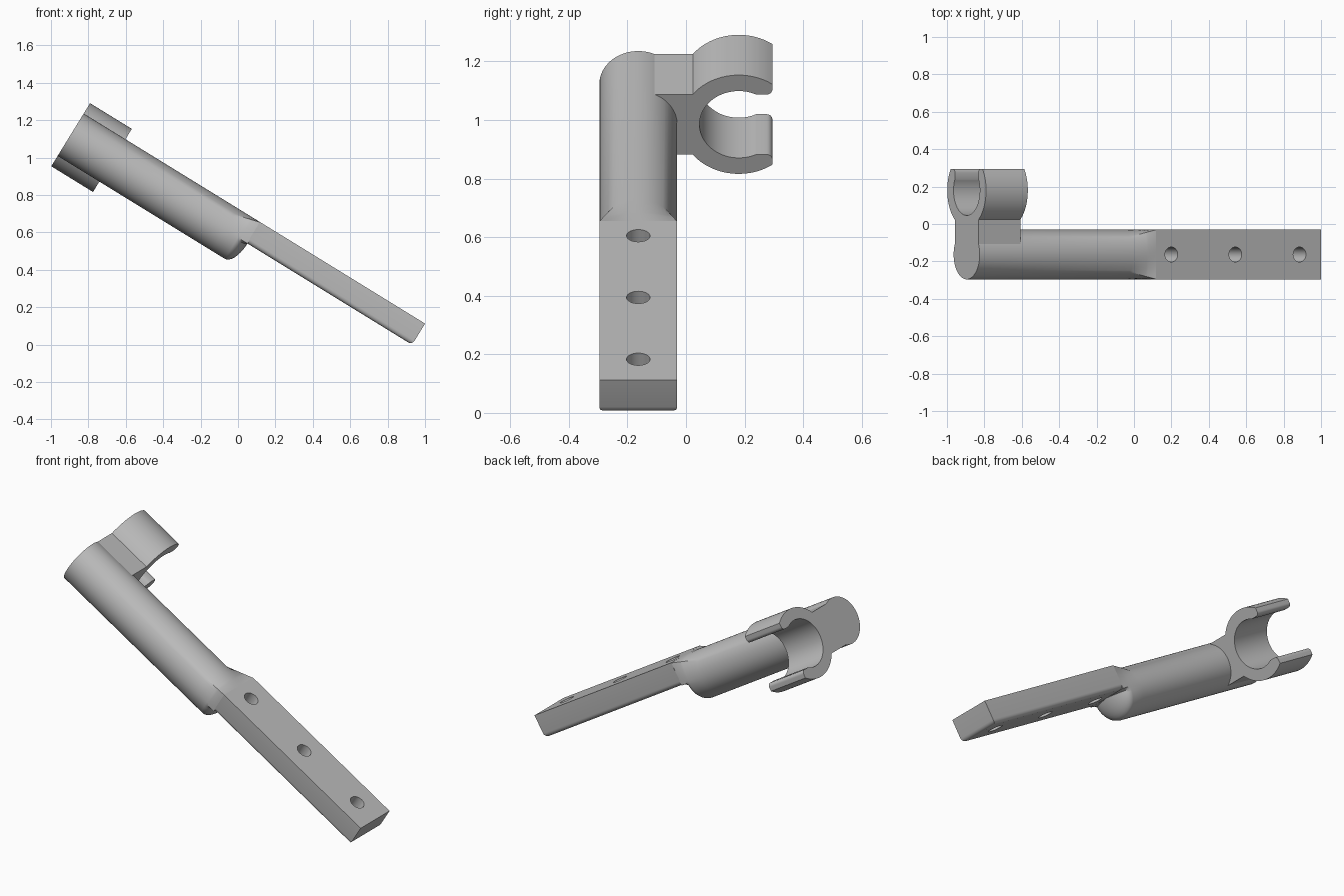
import bpy
import bmesh
from math import sin, cos, asin, sqrt, pi, radians
from mathutils import Matrix

cube = bpy.data.objects.get("Cube")
if cube:
    bpy.data.objects.remove(cube, do_unlink=True)

# Parts are built lying along x, then tilted by this rotation
TILT = Matrix.Rotation(radians(31.6), 4, 'Y')
MID_Y, MID_Z = -0.163, 0.487      # centre line of handle and bar
RAD = 0.133                       # handle radius and half width of bar
START, BAR_START, BAR_END = -1.35, -0.24, 0.793

grey = bpy.data.materials.new("plain grey")
grey.use_nodes = True
grey.diffuse_color = (0.5, 0.5, 0.5, 1)
grey.node_tree.nodes["Principled BSDF"].inputs["Base Color"].default_value = (0.5, 0.5, 0.5, 1)


def make_object(name, bm):
    bmesh.ops.recalc_face_normals(bm, faces=bm.faces)
    mesh = bpy.data.meshes.new(name)
    bm.to_mesh(mesh)
    bm.free()
    mesh.materials.append(grey)
    obj = bpy.data.objects.new(name, mesh)
    bpy.context.collection.objects.link(obj)
    return obj


def select(obj):
    bpy.ops.object.select_all(action='DESELECT')
    obj.select_set(True)
    bpy.context.view_layer.objects.active = obj


def finish(obj):
    obj.data.transform(TILT)
    select(obj)
    bpy.ops.object.shade_smooth_by_angle(angle=radians(30))


def loft(name, rings):
    """Skin a list of closed rings and cap both ends."""
    bm = bmesh.new()
    rows = [[bm.verts.new(p) for p in ring] for ring in rings]
    n = len(rows[0])
    for a, b in zip(rows, rows[1:]):
        for i in range(n):
            j = (i + 1) % n
            bm.faces.new((a[i], a[j], b[j], b[i]))
    bm.faces.new(rows[0])
    bm.faces.new(rows[-1])
    return make_object(name, bm)


def arc(radius, a, b, n=32):
    return [(radius * cos(a + (b - a) * i / n), radius * sin(a + (b - a) * i / n))
            for i in range(n + 1)]


# Round handle: upper half becomes square to meet the bar, lower half ends in a rounded nose
def handle_ring(x, square, shrink, n=64):
    ring = []
    for i in range(n):
        c, s = cos(2 * pi * i / n), sin(2 * pi * i / n)
        if s > -0.001:
            k = 1 + square * (1 / max(abs(c), abs(s)) - 1)
        else:
            k = shrink
        ring.append((x, MID_Y + RAD * k * c, MID_Z + RAD * k * s))
    return ring


BLEND, NOSE = -0.384, -0.30
rings = [handle_ring(START, 0, 1), handle_ring(BLEND, 0, 1)]
for i in range(9):
    phi = radians(86) * i / 8
    x = NOSE + (BAR_START - NOSE) * sin(phi)
    rings.append(handle_ring(x, (x - BLEND) / (BAR_START - BLEND), cos(phi)))
finish(loft("handle", rings))

# Flat bar with rounded lower edges
bm = bmesh.new()
bmesh.ops.create_cube(bm, size=1)
bar_x0 = BAR_START - 0.004
bmesh.ops.scale(bm, vec=(BAR_END - bar_x0, 2 * RAD, RAD), verts=bm.verts)
bmesh.ops.translate(bm, vec=((BAR_END + bar_x0) / 2, MID_Y, MID_Z + RAD / 2), verts=bm.verts)
low = [e for e in bm.edges
       if all(v.co.z < MID_Z + 0.01 for v in e.verts)
       and any(v.co.x > 0 for v in e.verts)]
bmesh.ops.bevel(bm, geom=low, offset=0.025, segments=5, profile=0.5, affect='EDGES')
bar = make_object("flat_bar", bm)

# Three screw holes through the bar
bm = bmesh.new()
for x in (-0.147, 0.255, 0.658):
    bmesh.ops.create_cone(bm, cap_ends=True, segments=32, radius1=0.04, radius2=0.04, depth=0.5,
                          matrix=Matrix.Translation((x, MID_Y, MID_Z + RAD / 2)))
cutter = make_object("hole_cutter", bm)
cutter.hide_render = True
cut = bar.modifiers.new("holes", 'BOOLEAN')
cut.operation = 'DIFFERENCE'
cut.solver = 'EXACT'
cut.object = cutter
select(bar)
bpy.ops.object.modifier_apply(modifier=cut.name)
bpy.data.objects.remove(cutter, do_unlink=True)
finish(bar)

# Open snap clip with its connecting web, as one profile
CLIP_Y, OUTER, INNER = 0.18, 0.198, 0.134
TIP, GAP, WEB, ROUND = 0.115, 0.12, 0.121, 0.02
tip_z = sqrt(OUTER ** 2 - TIP ** 2)
tip_angle = asin(tip_z / OUTER)
web_angle = pi - asin(WEB / OUTER)
lip_angle = asin(GAP / INNER)

upper = arc(INNER, pi, lip_angle)
upper += [(TIP - ROUND + p, GAP + ROUND + q) for p, q in arc(ROUND, -pi / 2, 0, 6)]
upper += arc(OUTER, tip_angle, web_angle)
upper.append((-0.115 - CLIP_Y, WEB))
lower = [(p, -q) for p, q in reversed(upper[1:])]
profile = [(CLIP_Y + p, MID_Z + q) for p, q in upper + lower]
finish(loft("snap_clip", [[(x, y, z) for y, z in profile] for x in (START, -1.088)]))
